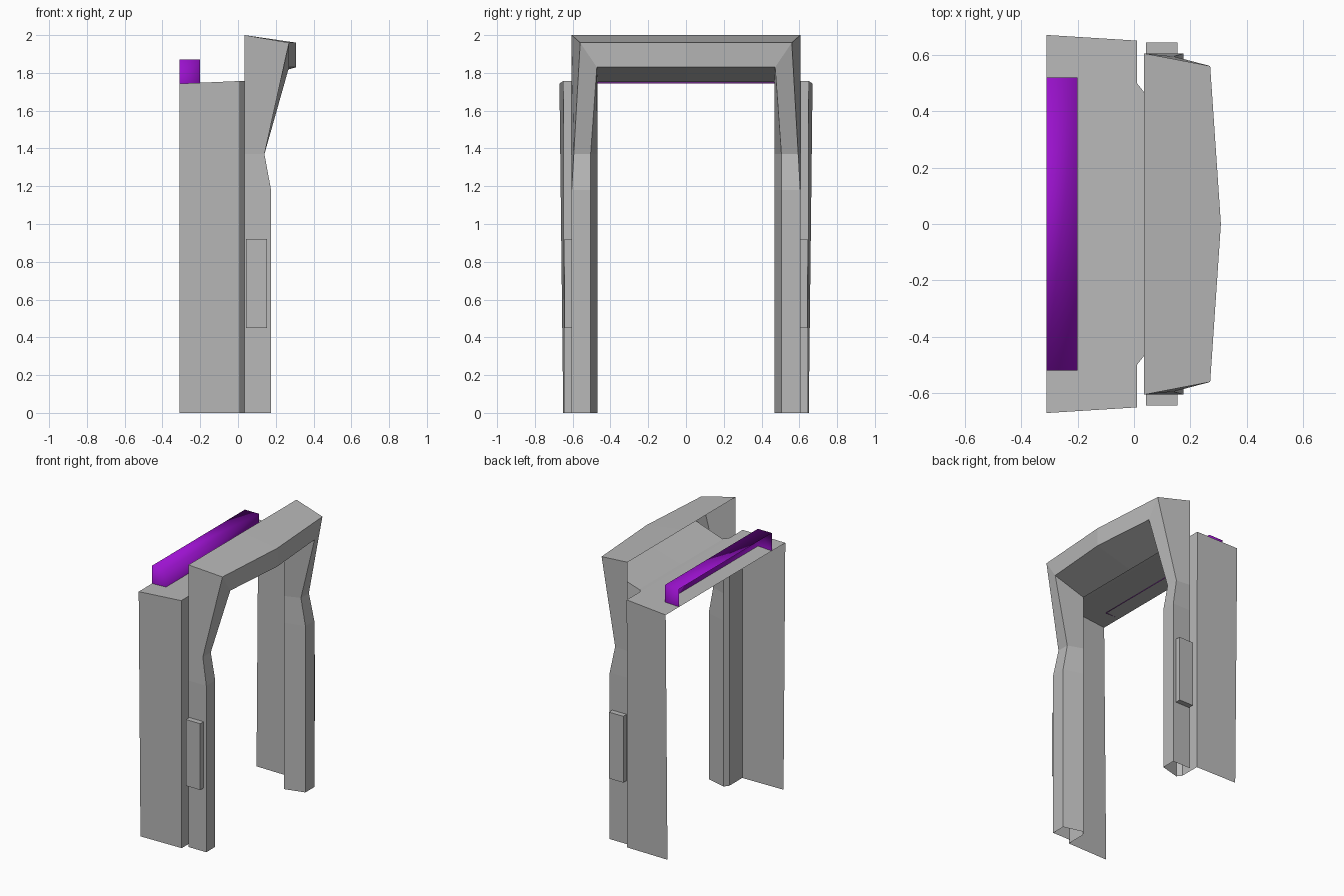
import bpy, bmesh

cube = bpy.data.objects.get("Cube")
if cube:
    bpy.data.objects.remove(cube, do_unlink=True)


def material(name, rgb):
    mat = bpy.data.materials.new(name)
    mat.use_nodes = True
    mat.diffuse_color = (*rgb, 1)
    mat.node_tree.nodes["Principled BSDF"].inputs["Base Color"].default_value = (*rgb, 1)
    return mat


grey = material("grey", (0.48, 0.48, 0.48))
purple = material("purple", (0.33, 0.006, 0.62))


def finish(name, bm, mat, flip=False):
    bmesh.ops.recalc_face_normals(bm, faces=bm.faces)
    if flip:
        bmesh.ops.reverse_faces(bm, faces=bm.faces)
    mesh = bpy.data.meshes.new(name)
    bm.to_mesh(mesh)
    bm.free()
    mesh.materials.append(mat)
    obj = bpy.data.objects.new(name, mesh)
    bpy.context.collection.objects.link(obj)
    return obj


def loft(bm, sections, closed=False):
    """Bridge matching rows of points with quads; return the vertex rows."""
    rows = [[bm.verts.new(p) for p in s] for s in sections]
    for a, b in zip(rows, rows[1:]):
        n = len(a)
        for i in range(n if closed else n - 1):
            j = (i + 1) % n
            bm.faces.new((a[i], a[j], b[j], b[i]))
    return rows


def mirror_y(points):
    return [(x, -y, z) for x, y, z in points]


def box(bm, lo, hi):
    rows = loft(bm, [[(lo[0], lo[1], z), (hi[0], lo[1], z),
                      (hi[0], hi[1], z), (lo[0], hi[1], z)]
                     for z in (lo[2], hi[2])], closed=True)
    return [bm.faces.new(r) for r in rows]


# Arch: an open-backed channel following leg, knee, corner and bowed lintel
# Each section runs outer back, outer front, inner front, inner back
def leg_section(z, front, outer):
    return [(0.035, 0.605, z), (front, outer, z), (front, 0.505, z), (0.035, 0.468, z)]


half = [
    leg_section(0, 0.175, 0.605),
    leg_section(1.18, 0.175, 0.605),
    leg_section(1.37, 0.14, 0.594),
    [(0.035, 0.605, 2.0), (0.27, 0.56, 1.96), (0.27, 0.472, 1.83), (0.035, 0.468, 1.752)],
]
middle = [(0.035, 0, 2.0), (0.308, 0, 1.96), (0.308, 0, 1.83), (0.035, 0, 1.752)]
bm = bmesh.new()
loft(bm, half + [middle] + [mirror_y(s) for s in reversed(half)])
arch = finish("arch_frame", bm, grey)
# Point the open channel's faces outwards
top = max(arch.data.polygons, key=lambda p: p.center.z)
if top.normal.z < 0:
    arch.data.flip_normals()

# Side walls with their front returns, joined by the roof sheet
bottom = [(-0.31, 0.65, 0), (0.01, 0.645, 0), (0.01, 0.5, 0), (0.035, 0.468, 0)]
upper = [(-0.31, 0.67, 1.743), (0.01, 0.65, 1.757), (0.01, 0.5, 1.757), (0.035, 0.468, 1.757)]
bm = bmesh.new()
left = loft(bm, [bottom, upper])[1]
right = loft(bm, [mirror_y(bottom), mirror_y(upper)])[1]
bm.faces.new((left[0], left[1], left[2], right[2], right[1], right[0]))
bm.faces.new((left[2], left[3], right[3], right[2]))
shell = finish("wall_and_roof_shell", bm, grey)
roof = max(shell.data.polygons, key=lambda p: p.area * abs(p.normal.z))
if roof.normal.z < 0:
    shell.data.flip_normals()

# Small box on the outside of each leg
for side, name in ((1, "left_leg_box"), (-1, "right_leg_box")):
    bm = bmesh.new()
    y0, y1 = sorted((side * 0.6, side * 0.643))
    box(bm, (0.042, y0, 0.45), (0.154, y1, 0.92))
    finish(name, bm, grey)

# Purple roof bar, open at the back and underneath
bm = bmesh.new()
box(bm, (-0.31, -0.52, 1.744), (-0.2, 0.52, 1.87))
bmesh.ops.recalc_face_normals(bm, faces=bm.faces)
hidden = [f for f in bm.faces if f.normal.x < -0.9 or f.normal.z < -0.9]
bmesh.ops.delete(bm, geom=hidden, context="FACES")
bar = finish("roof_bar", bm, purple)
if max(bar.data.polygons, key=lambda p: p.center.z).normal.z < 0:
    bar.data.flip_normals()
for p in bar.data.polygons:
    p.use_smooth = True
